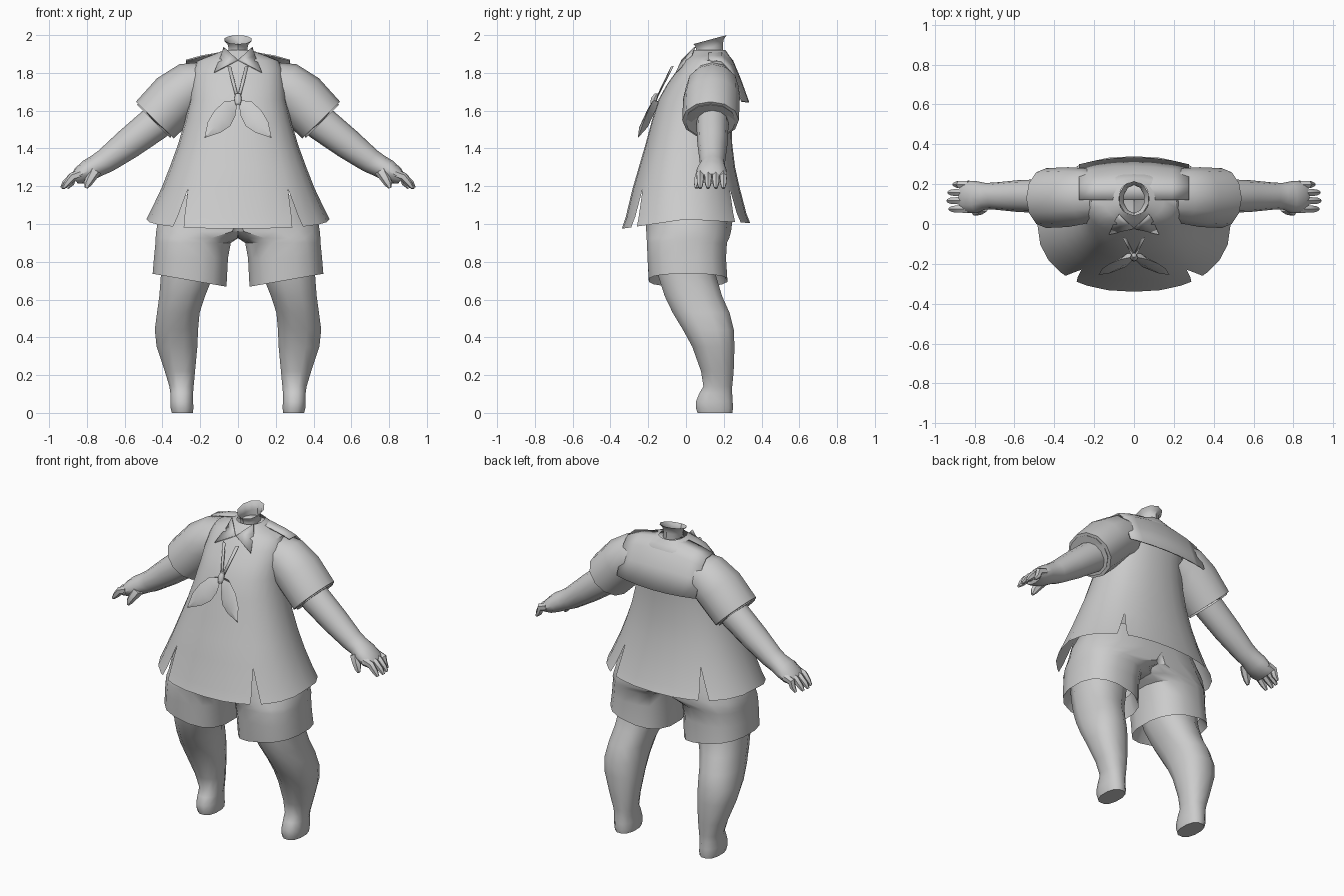
import bpy, bmesh, math
from mathutils import Vector

if "Cube" in bpy.data.objects:
    bpy.data.objects.remove(bpy.data.objects["Cube"])

cloth = bpy.data.materials.new("plain_grey")
cloth.diffuse_color = (0.6, 0.6, 0.6, 1)
cloth.use_nodes = True
cloth.node_tree.nodes["Principled BSDF"].inputs["Base Color"].default_value = cloth.diffuse_color


def finish(name, bm, mirror=False, angle=40, thick=0):
    bmesh.ops.remove_doubles(bm, verts=bm.verts, dist=0.0005)
    bmesh.ops.recalc_face_normals(bm, faces=bm.faces)
    me = bpy.data.meshes.new(name)
    bm.to_mesh(me)
    bm.free()
    me.materials.append(cloth)
    me.shade_smooth()
    me.set_sharp_from_angle(angle=math.radians(angle))
    ob = bpy.data.objects.new(name, me)
    bpy.context.collection.objects.link(ob)
    if thick:
        ob.modifiers.new("thickness", 'SOLIDIFY').thickness = thick
    if mirror:
        m = ob.modifiers.new("mirror", 'MIRROR')
        m.use_clip = True
    return ob


def loft(name, rings, closed=True, caps=(False, False), skip=None, **kw):
    bm = bmesh.new()
    rows = [[bm.verts.new(p) for p in r] for r in rings]
    n = len(rows[0])
    for i in range(len(rows) - 1):
        for j in range(n if closed else n - 1):
            if skip and skip(i, j):
                continue
            k = (j + 1) % n
            bm.faces.new((rows[i][j], rows[i][k], rows[i + 1][k], rows[i + 1][j]))
    if caps[0]:
        bm.faces.new(rows[0])
    if caps[1]:
        bm.faces.new(rows[-1])
    return finish(name, bm, **kw)


def spow(v, p):
    return math.copysign(abs(v) ** p, v)


def flat_ring(z, x0, x1, y0, y1, n=12, p=0.85):
    """Horizontal rounded section given by its extents."""
    return [((x0 + x1) / 2 + (x1 - x0) / 2 * spow(math.cos(t), p),
             (y0 + y1) / 2 + (y1 - y0) / 2 * spow(math.sin(t), p), z)
            for t in (2 * math.pi * (i + .5) / n for i in range(n))]


def tube(name, path, n=10, **kw):
    """Sweep along points (x, y, z, radius across, radius along y)."""
    pts = [Vector(q[:3]) for q in path]
    rings = []
    for i, q in enumerate(path):
        d = pts[min(i + 1, len(pts) - 1)] - pts[max(i - 1, 0)]
        u = Vector((-d.z, 0, d.x)).normalized()
        rings.append([pts[i] + u * q[3] * math.cos(t) + Vector((0, q[4] * math.sin(t), 0))
                      for t in (2 * math.pi * k / n for k in range(n))])
    return loft(name, rings, **kw)


# Shirt body: flared rounded sections with four slits opening at the hem
SLIT = 52
quarter = [0, 15, 30, 43, (SLIT, -1), (SLIT, 1), 64, 77]
columns = []
for q in range(4):
    part = quarter if q % 2 == 0 else [90] + quarter[:0:-1]
    for a in part:
        a, s = a if isinstance(a, tuple) else (a, 0)
        columns.append((90 * q + (a if q % 2 == 0 else 90 - a), s if q % 2 == 0 else -s))
    if q % 2:
        continue
# rows: z, half width, front y, back y, slit half angle
shirt = [(1.025, .485, -.34, .34, 4.5), (1.07, .462, -.32, .32, 3), (1.19, .405, -.283, .285, 0),
         (1.30, .362, -.25, .26, 0), (1.42, .318, -.215, .245, 0), (1.55, .28, -.18, .24, 0),
         (1.66, .255, -.145, .245, 0), (1.74, .25, -.10, .25, 0), (1.81, .24, -.05, .255, 0),
         (1.865, .215, -.01, .25, 0), (1.89, .15, .015, .23, 0), (1.92, .075, .045, .21, 0)]
rings = []
for z, rx, y0, y1, gap in shirt:
    ring = []
    for a, s in columns:
        t = math.radians(a + s * gap)
        c, sn = spow(math.cos(t), .88), spow(math.sin(t), .88)
        drop = max(0, (1.2 - z) / .175) * (.05 * max(0, -sn) + .02 * max(0, sn))
        ring.append((rx * c, (y0 + y1) / 2 + (y1 - y0) / 2 * sn, z - drop))
    rings.append(ring)


def in_slit(i, j):
    a, b = columns[j], columns[(j + 1) % len(columns)]
    return a[1] == -1 and b[1] == 1


loft("shirt", rings, skip=in_slit)

# Sleeves, flaring to a cuff that turns inwards
tube("sleeve", [(.17, .14, 1.745, .115, .12), (.25, .14, 1.725, .135, .14),
                (.33, .135, 1.665, .145, .15), (.44, .13, 1.55, .14, .15),
                (.447, .13, 1.544, .125, .135), (.40, .13, 1.59, .10, .10)],
     n=12, mirror=True)

# Arms and palms
tube("arm", [(.35, .14, 1.60, .095, .085), (.45, .14, 1.525, .092, .085),
             (.58, .14, 1.425, .082, .08), (.70, .14, 1.335, .066, .068),
             (.745, .14, 1.31, .060, .066), (.79, .135, 1.285, .058, .08),
             (.84, .135, 1.255, .046, .08), (.865, .135, 1.24, .03, .07)],
     n=12, caps=(False, True), mirror=True)

# Fingers and thumb
for i, (y, reach) in enumerate([(.075, .925), (.117, .935), (.158, .93), (.198, .905)]):
    tube("finger_%d" % (i + 1),
         [(.83, y, 1.265, .024, .022), (.875, y, 1.25, .024, .021),
          (reach - .02, y, 1.215, .018, .018), (reach, y, 1.19, .008, .009)],
         n=6, caps=(True, True), mirror=True)
tube("thumb", [(.755, .09, 1.285, .035, .032), (.775, .07, 1.25, .028, .026),
               (.795, .06, 1.215, .022, .02), (.805, .055, 1.19, .009, .009)],
     n=6, caps=(True, True), mirror=True)

# Shorts: one trouser leg clipped at the middle plane, then mirrored
rows = [(.79, .08, .42, -.15, .17), (.71, .058, .455, -.20, .222), (.82, .05, .448, -.207, .215),
        (.90, .035, .44, -.21, .22), (.925, -.03, .44, -.212, .232),
        (.96, -.20, .438, -.214, .242), (1.02, -.43, .43, -.215, .25), (1.15, -.36, .36, -.19, .22)]
rings = []
for z, x0, x1, y0, y1 in rows:
    tilt = .035 if z < .75 else 0
    rings.append([(max(x, 0), y, zz + tilt * (x - .3) / .2)
                  for x, y, zz in flat_ring(z, x0, x1, y0, y1, 16, .8)])
shorts = loft("shorts", rings, mirror=True)
bm = bmesh.new()
bm.from_mesh(shorts.data)
bmesh.ops.delete(bm, geom=[f for f in bm.faces if all(v.co.x < 1e-4 for v in f.verts)],
                 context='FACES')
bm.to_mesh(shorts.data)
bm.free()

# Legs and feet
legs = [(.85, .10, .41, -.17, .15), (.72, .13, .413, -.15, .165), (.62, .17, .42, -.118, .195),
        (.53, .20, .432, -.075, .235), (.44, .208, .444, -.02, .257), (.35, .212, .434, .03, .26),
        (.22, .225, .39, .077, .255), (.14, .233, .365, .09, .247), (.105, .236, .36, .068, .247),
        (.06, .236, .36, .05, .25), (.025, .234, .358, .05, .252), (0, .238, .352, .058, .248)]
loft("leg", [flat_ring(*r) for r in legs], caps=(False, True), mirror=True, angle=50)

# Open neck, tilted forward
neck = [(1.88, .06, .05, .20, 0), (1.935, .052, .055, .195, .02), (1.96, .058, .05, .20, .022),
        (1.977, .076, .04, .215, .023)]
loft("neck", [[(x, y, zz + s * (y - .13) / .085) for x, y, zz in flat_ring(z, -w, w, a, b, 10, 1)]
              for z, w, a, b, s in neck])

# Square collar flap hanging down the back
flap = []
for y, z, sag, back in [(.12, 1.915, .045, 0), (.19, 1.915, .05, .0), (.25, 1.865, .04, .02),
                        (.29, 1.77, .02, .03), (.335, 1.645, -.005, .035)]:
    flap.append([(.275 * u, y - back * u * u, z - sag * u * u)
                 for u in (-1, -.7, -.35, 0, .35, .7, 1)])
loft("back_collar", flap, closed=False, thick=.008)


def plate(name, pts, thick=.006, mirror=True):
    bm = bmesh.new()
    bm.faces.new([bm.verts.new(p) for p in pts])
    return finish(name, bm, mirror=mirror, thick=thick)


# Front collar points and the scarf strips meeting at the knot
plate("collar_point", [(0, -.02, 1.865), (.075, .05, 1.935), (.09, .03, 1.885), (.125, -.05, 1.80)])
plate("scarf_strip", [(0, -.145, 1.685), (.035, -.075, 1.83), (.055, -.065, 1.835), (.012, -.15, 1.67)])
tube("scarf_knot", [(0, -.155, 1.69, .012, .012), (0, -.168, 1.665, .02, .018),
                    (0, -.175, 1.63, .014, .014)], n=8, caps=(True, True))

# Scarf tails: leaf shapes with a raised fold along the middle
edge_a = [(.005, -.165, 1.655), (.07, -.178, 1.65), (.125, -.20, 1.60), (.16, -.225, 1.54), (.178, -.255, 1.455)]
edge_b = [(.005, -.17, 1.635), (.015, -.19, 1.57), (.04, -.215, 1.52), (.09, -.235, 1.485), (.178, -.255, 1.455)]
fold = [tuple((p + q) / 2 - (.018 if k == 1 and 0 < i < 4 else 0) for k, (p, q) in enumerate(zip(a, b)))
        for i, (a, b) in enumerate(zip(edge_a, edge_b))]
under = [(x, y + .045, z) for x, y, z in fold[:-1]] + [fold[-1]]
loft("scarf_tail", [edge_a, fold, edge_b, under, edge_a], closed=False, mirror=True)
